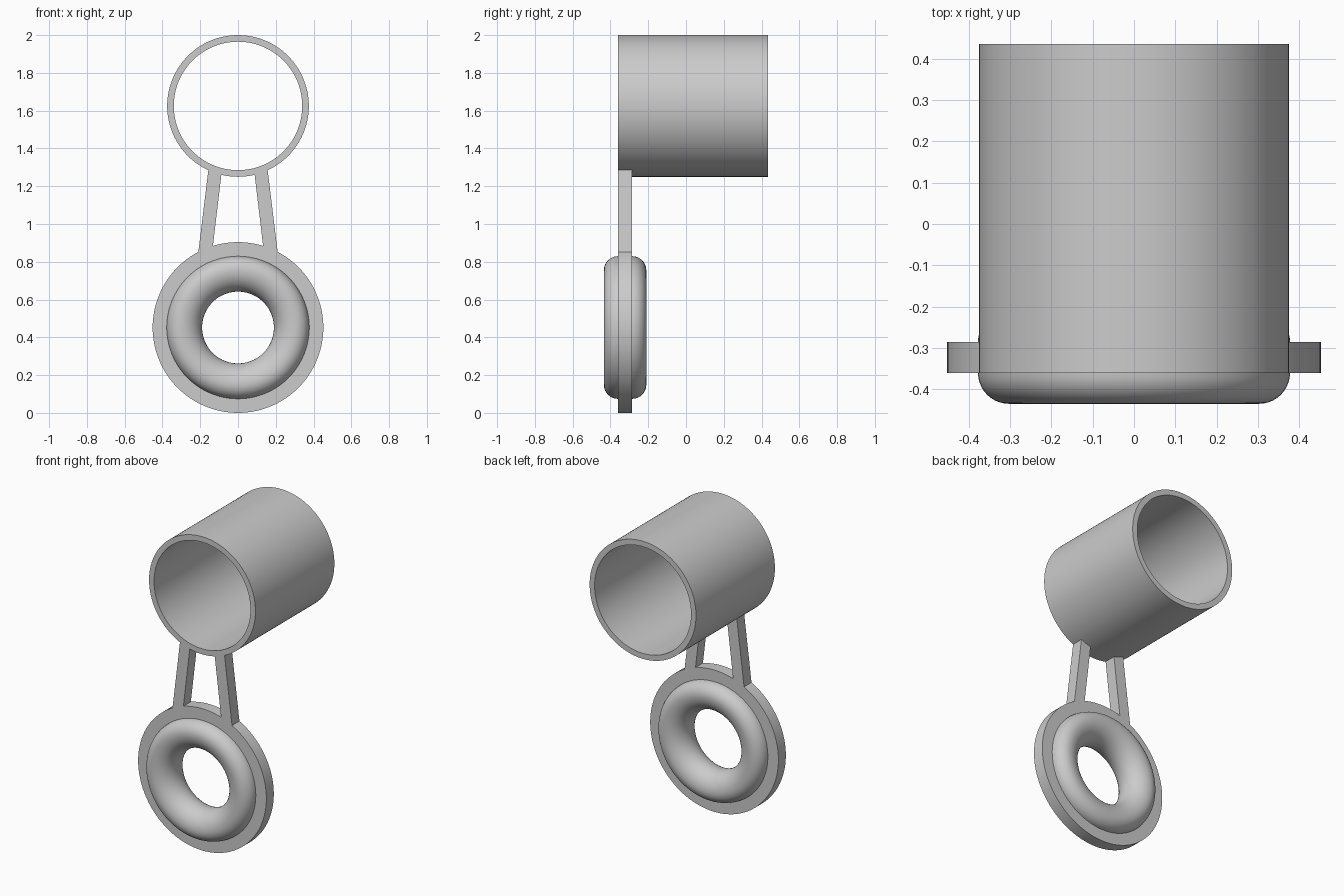
import bpy, bmesh
from math import sin, cos, pi, sqrt, radians
from mathutils import Matrix, Vector

cube = bpy.data.objects.get("Cube")
if cube:
    bpy.data.objects.remove(cube, do_unlink=True)

grey = bpy.data.materials.new("plain grey")
grey.use_nodes = True
colour = (0.6, 0.6, 0.6, 1)
grey.diffuse_color = colour
grey.node_tree.nodes["Principled BSDF"].inputs["Base Color"].default_value = colour

TUBE_Z, TUBE_R, TUBE_IN = 1.625, 0.375, 0.34
DISC_Z, DISC_R = 0.452, 0.452
FRONT, BACK = -0.36, -0.285      # faces of the flat plate
MID = (FRONT + BACK) / 2
END = 0.435
SEGMENTS = 128


def finish(name, bm, smooth=True):
    bmesh.ops.recalc_face_normals(bm, faces=bm.faces)
    mesh = bpy.data.meshes.new(name)
    bm.to_mesh(mesh)
    bm.free()
    mesh.materials.append(grey)
    obj = bpy.data.objects.new(name, mesh)
    bpy.context.collection.objects.link(obj)
    if smooth:
        bpy.ops.object.select_all(action="DESELECT")
        obj.select_set(True)
        bpy.context.view_layer.objects.active = obj
        bpy.ops.object.shade_smooth_by_angle(angle=radians(35))
    return obj


def lathe(name, profile, z):
    """Revolve a closed (radius, y) profile around a front-to-back axis."""
    bm = bmesh.new()
    rings = []
    for i in range(SEGMENTS):
        a = 2 * pi * i / SEGMENTS
        rings.append([bm.verts.new((r * sin(a), y, z + r * cos(a))) for r, y in profile])
    n = len(profile)
    for i, ring in enumerate(rings):
        nxt = rings[(i + 1) % SEGMENTS]
        for j in range(n):
            k = (j + 1) % n
            bm.faces.new((ring[j], ring[k], nxt[k], nxt[j]))
    return finish(name, bm)


# Open tube
lathe("tube", [(TUBE_R, FRONT), (TUBE_R, END), (TUBE_IN, END), (TUBE_IN, FRONT)], TUBE_Z)

# Flanged ring: round inner bore, filleted outer shoulders, thin flange
BORE = 0.1125
SHOULDER = 0.075
CREST = 0.3025
profile = [(DISC_R, BACK), (DISC_R, FRONT)]
for i in range(11):
    a = pi / 2 * i / 10
    profile.append((CREST + SHOULDER * cos(a), FRONT - SHOULDER * sin(a)))
for i in range(1, 32):
    a = pi * i / 32
    profile.append((CREST - BORE * sin(a), MID - BORE * cos(a)))
for i in range(11):
    a = pi / 2 * (1 - i / 10)
    profile.append((CREST + SHOULDER * cos(a), BACK + SHOULDER * sin(a)))
lathe("flanged_ring", profile, DISC_Z)


def arc(x0, x1, z, radius, up):
    """Points along a circle between two x positions."""
    return [(x, z + up * sqrt(radius ** 2 - x ** 2))
            for x in (x0 + (x1 - x0) * i / 6 for i in range(7))]


# Two tapering arms joining the flange to the tube
for name, side in (("left_arm", 1), ("right_arm", -1)):
    outline = (arc(0.133, 0.21, DISC_Z, DISC_R - 0.001, 1)
               + arc(0.157, 0.088, TUBE_Z, TUBE_R - 0.001, -1))
    bm = bmesh.new()
    face = bm.faces.new([bm.verts.new((side * x, FRONT, z)) for x, z in outline])
    new = bmesh.ops.extrude_face_region(bm, geom=[face])["geom"]
    bmesh.ops.translate(bm, vec=(0, BACK - FRONT, 0),
                        verts=[v for v in new if isinstance(v, bmesh.types.BMVert)])
    finish(name, bm, smooth=False)
